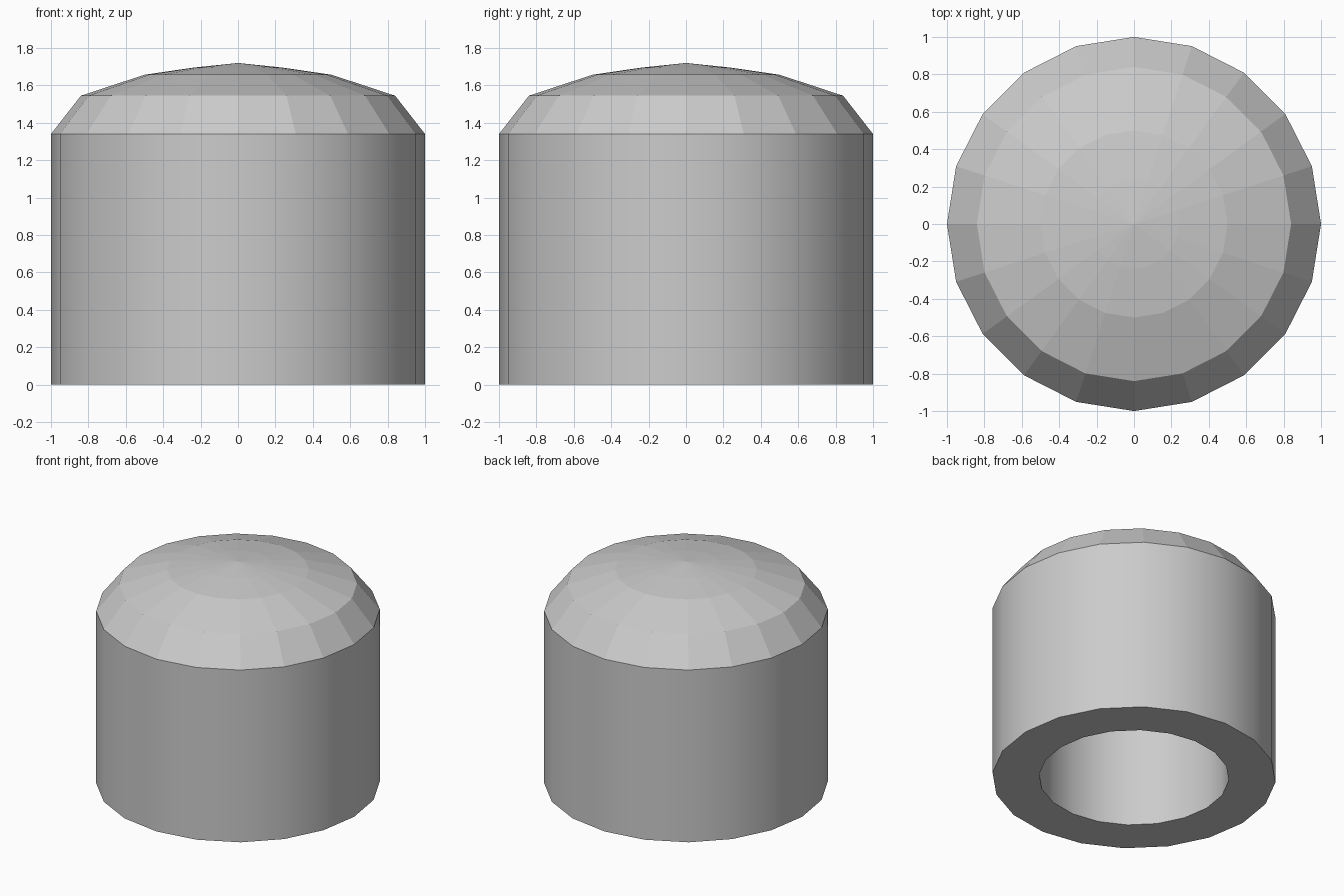
import bpy, bmesh
from math import cos, sin, tau

if "Cube" in bpy.data.objects:
    bpy.data.objects.remove(bpy.data.objects["Cube"])

SIDES = 20

# Half profile (radius, height): bore ceiling, bore wall, foot, outer wall, faceted dome
profile = [(0, 1.34), (0.67, 1.34), (0.67, 0), (1, 0), (1, 1.34),
           (0.84, 1.545), (0.5, 1.657), (0.24, 1.695), (0, 1.72)]
smooth_bands = {1, 3}  # the two upright walls

bm = bmesh.new()


def ring(r, z):
    if r == 0:
        return [bm.verts.new((0, 0, z))] * SIDES
    return [bm.verts.new((r * cos(tau * i / SIDES), r * sin(tau * i / SIDES), z))
            for i in range(SIDES)]


# Revolve the profile into a closed solid
rings = [ring(r, z) for r, z in profile]
for band, (low, high) in enumerate(zip(rings, rings[1:])):
    for i in range(SIDES):
        j = (i + 1) % SIDES
        corners = dict.fromkeys((low[i], low[j], high[j], high[i]))
        face = bm.faces.new(list(corners))
        face.smooth = band in smooth_bands
bmesh.ops.recalc_face_normals(bm, faces=bm.faces[:])

# Keep the rims of the smooth walls crisp
for edge in bm.edges:
    if not all(f.smooth for f in edge.link_faces):
        edge.smooth = False

mesh = bpy.data.meshes.new("domed_cap")
bm.to_mesh(mesh)
bm.free()
bpy.context.collection.objects.link(bpy.data.objects.new("domed_cap", mesh))
